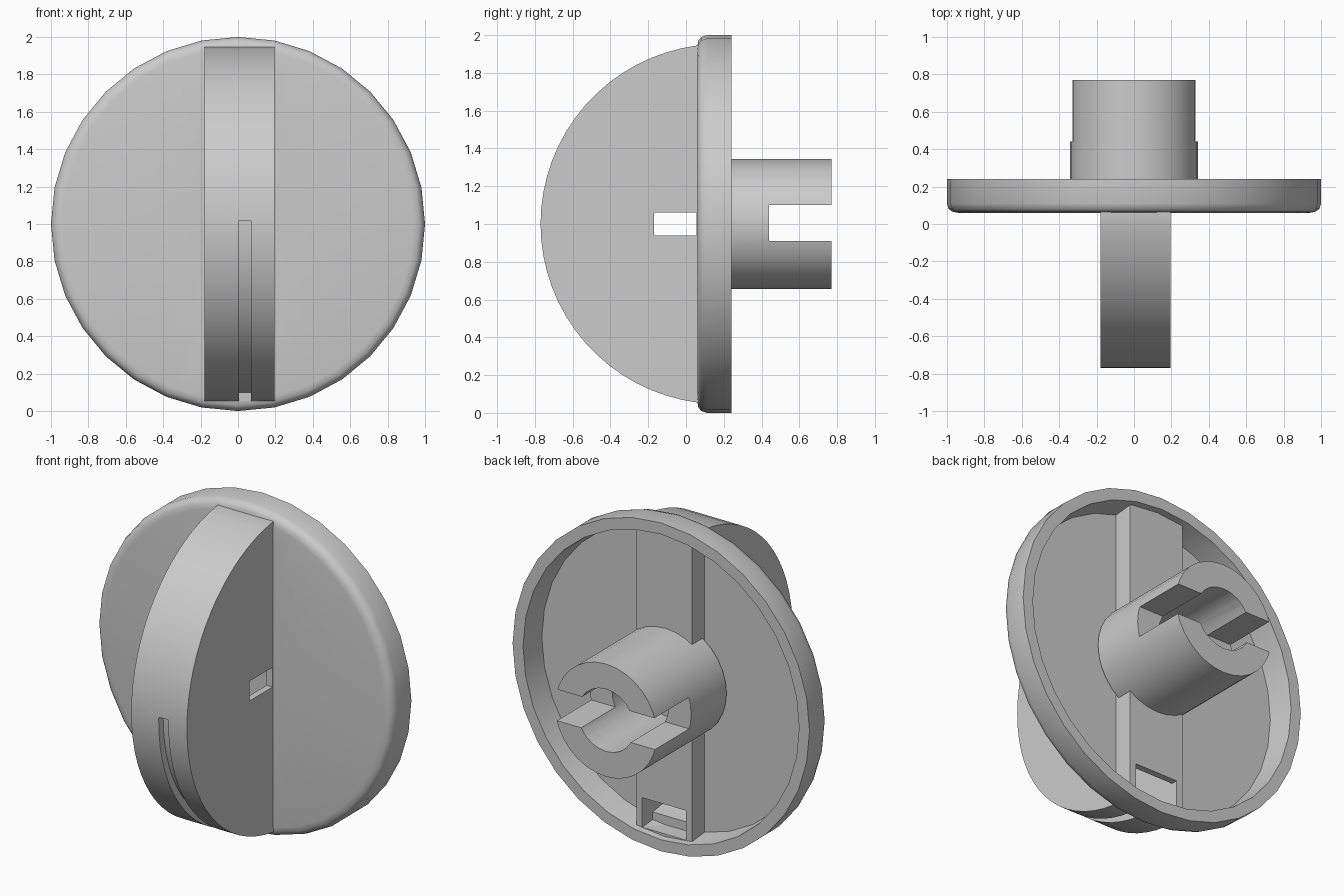
import bpy, bmesh, math

if "Cube" in bpy.data.objects:
    bpy.data.objects.remove(bpy.data.objects["Cube"])

ZC = 1.0  # height of the knob axis


def smooth(ob, angle):
    bpy.ops.object.select_all(action='DESELECT')
    ob.select_set(True)
    bpy.context.view_layer.objects.active = ob
    bpy.ops.object.shade_smooth_by_angle(angle=math.radians(angle))


def make_object(name, bm, angle=50):
    bmesh.ops.remove_doubles(bm, verts=bm.verts, dist=1e-5)
    bmesh.ops.recalc_face_normals(bm, faces=bm.faces)
    mesh = bpy.data.meshes.new(name)
    bm.to_mesh(mesh)
    bm.free()
    ob = bpy.data.objects.new(name, mesh)
    bpy.context.collection.objects.link(ob)
    smooth(ob, angle)
    return ob


def lathe(name, profile, steps=32):
    """Spin a (radius, y) profile around the knob axis."""
    bm = bmesh.new()
    vs = [bm.verts.new((r, y, ZC)) for r, y in profile]
    edges = [bm.edges.new((a, b)) for a, b in zip(vs, vs[1:])]
    bmesh.ops.spin(bm, geom=vs + edges, cent=(0, 0, ZC), axis=(0, 1, 0),
                   angle=math.tau, steps=steps, use_duplicate=False)
    return make_object(name, bm)


def slab(name, outline, x0, x1):
    """Extrude a (y, z) outline along x."""
    bm = bmesh.new()
    face = bm.faces.new([bm.verts.new((x0, y, z)) for y, z in outline])
    out = bmesh.ops.extrude_face_region(bm, geom=[face])
    for v in out['geom']:
        if isinstance(v, bmesh.types.BMVert):
            v.co.x = x1
    return make_object(name, bm)


def box(name, x, y, z):
    return slab(name, [(y[0], z[0]), (y[1], z[0]), (y[1], z[1]), (y[0], z[1])], *x)


def cut(target, *cutters):
    for c in cutters:
        mod = target.modifiers.new('cut', 'BOOLEAN')
        mod.operation, mod.solver, mod.object = 'DIFFERENCE', 'EXACT', c
        bpy.context.view_layer.objects.active = target
        bpy.ops.object.modifier_apply(modifier=mod.name)
        bpy.data.objects.remove(c)
    smooth(target, 50)


def arc(radius, y_end, cy=.183, n=32):
    """Half-round grip curve opening towards the back at y_end."""
    a = math.acos((y_end - cy) / radius)
    return [(cy + radius * math.cos(t), ZC + radius * math.sin(t))
            for t in (a + (math.tau - 2 * a) * i / n for i in range(n + 1))]


# Round plate with a rounded front edge and a raised rim at the back
plate = lathe('dial_plate', [(0, .06), (.94, .06), (.97, .065), (.99, .08), (1, .11),
                             (1, .24), (.93, .24), (.915, .08), (0, .08)])
cut(plate, box('grip_opening', (-.14, .155), (0, .15), (.13, 1.87)))

# Hollow grip shell, its back showing as a rib inside the plate
outline = arc(.953, .06) + [(.2, .07), (.2, 1.93)]
grip = slab('grip', outline, -.18, .195)
inside = slab('inside', arc(.86, .16), -.14, .155)
low = [p for p in arc(.91, .06) if p[1] < 1.02]
groove = slab('groove', [(low[0][0], 1.02)] + low + [(.06, -.1), (-1, -.1), (-1, 1.02)],
              .005, .07)
window = box('window', (-.5, .5), (-.17, .055), (.94, 1.06))
pocket = box('pocket', (-.14, .155), (.1, .4), (.09, .27))
cut(grip, inside, groove, window, pocket)

# Split shaft socket with a round bore
stem = lathe('shaft_socket', [(0, .1), (.343, .1), (.343, .77), (0, .77)])
bore = lathe('bore', [(0, .2), (.19, .2), (.19, .9), (0, .9)], 24)
slot = box('slot', (-.5, .5), (.44, .9), (.91, 1.1))
cut(stem, bore, slot)
